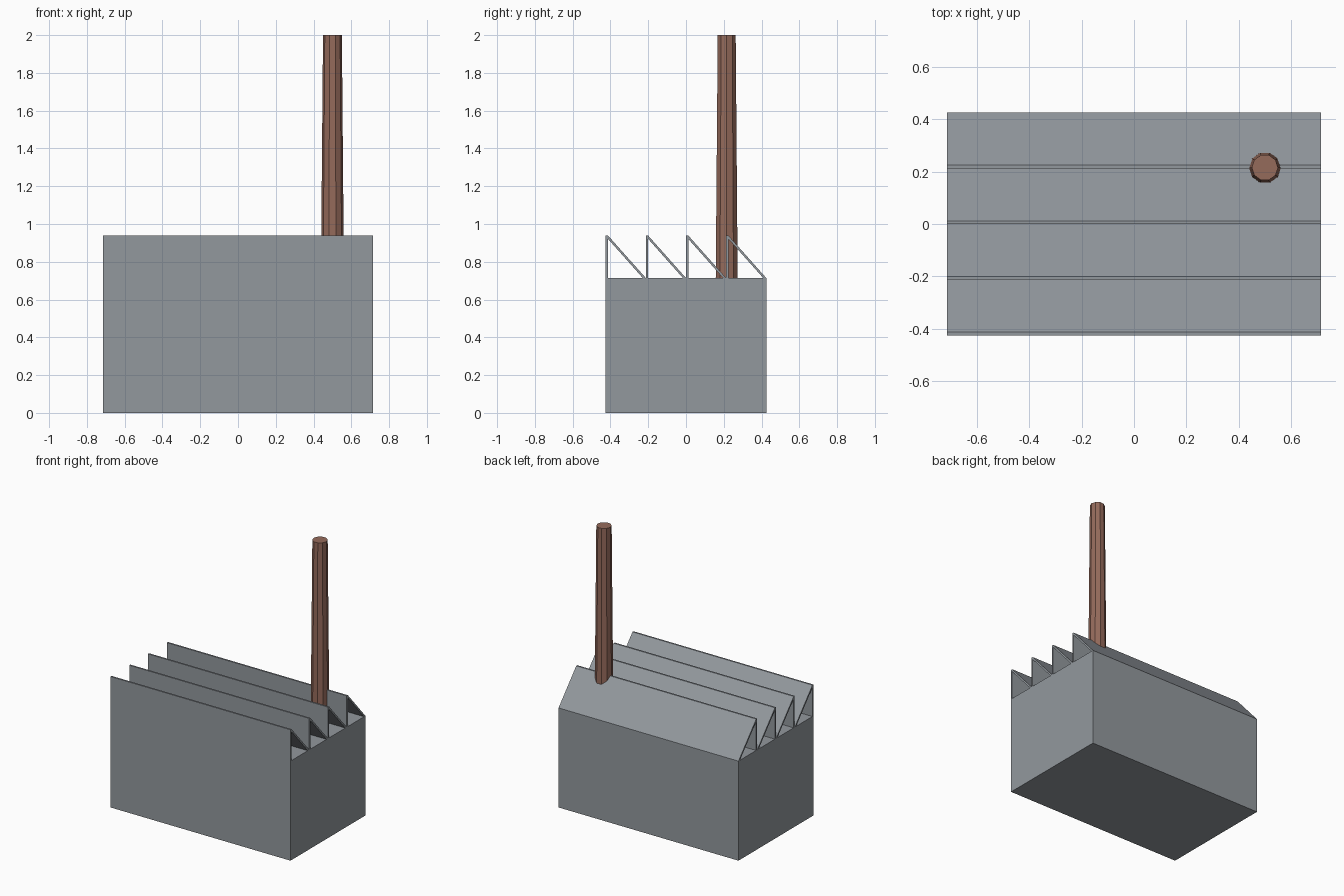
import bpy
import bmesh
import math

cube = bpy.data.objects.get("Cube")
if cube:
    bpy.data.objects.remove(cube, do_unlink=True)


def material(name, color):
    m = bpy.data.materials.new(name)
    m.use_nodes = True
    m.diffuse_color = color
    m.node_tree.nodes["Principled BSDF"].inputs["Base Color"].default_value = color
    return m


grey = material("blue grey", (0.29, 0.315, 0.34, 1))
brown = material("brick brown", (0.30, 0.145, 0.105, 1))

HALF_X, HALF_Y = 0.714, 0.425
WALL_TOP, RIDGE_TOP = 0.714, 0.939
TEETH = 4
PITCH = 2 * HALF_Y / TEETH
PANEL = 0.012


def add_object(name, bm, mat):
    bmesh.ops.recalc_face_normals(bm, faces=bm.faces[:])
    mesh = bpy.data.meshes.new(name)
    bm.to_mesh(mesh)
    bm.free()
    mesh.materials.append(mat)
    obj = bpy.data.objects.new(name, mesh)
    bpy.context.collection.objects.link(obj)
    return obj


def extrude_profile(name, profile, mat):
    """Extrude a (y, z) outline across the full width of the building."""
    bm = bmesh.new()
    face = bm.faces.new([bm.verts.new((-HALF_X, y, z)) for y, z in profile])
    new = bmesh.ops.extrude_face_region(bm, geom=[face])["geom"]
    moved = [v for v in new if isinstance(v, bmesh.types.BMVert)]
    bmesh.ops.translate(bm, vec=(2 * HALF_X, 0, 0), verts=moved)
    return add_object(name, bm, mat)


# Main hall
extrude_profile("main_hall", [(-HALF_Y, 0), (HALF_Y, 0),
                              (HALF_Y, WALL_TOP), (-HALF_Y, WALL_TOP)], grey)

# Sawtooth roof: each tooth is an upright panel joined to a sloping panel
rise = RIDGE_TOP - WALL_TOP
slope = rise / (PITCH - PANEL)
foot = PANEL * math.hypot(1, slope) / slope
inner_peak = slope * (PITCH - foot - PANEL)
tooth = [(0, 0), (0, rise), (PANEL, rise), (PITCH, 0),
         (PITCH - foot, 0), (PANEL, inner_peak), (PANEL, 0)]
for i in range(TEETH):
    start = -HALF_Y + i * PITCH
    extrude_profile(f"roof_tooth_{i + 1}",
                    [(start + y, WALL_TOP + z) for y, z in tooth], grey)

# Tapered ten-sided chimney
bm = bmesh.new()
bmesh.ops.create_cone(bm, cap_ends=True, segments=10, radius1=0.061,
                      radius2=0.05, depth=2 - WALL_TOP)
# Turn so that corners point along the building's width
bm.verts.ensure_lookup_table()
corner = bm.verts[0].co
turn = -math.atan2(corner.y, corner.x)
for v in bm.verts:
    x, y = v.co.x, v.co.y
    v.co.x = x * math.cos(turn) - y * math.sin(turn)
    v.co.y = x * math.sin(turn) + y * math.cos(turn)
chimney = add_object("chimney", bm, brown)
chimney.location = (0.5, PITCH + 0.003, (2 + WALL_TOP) / 2)
